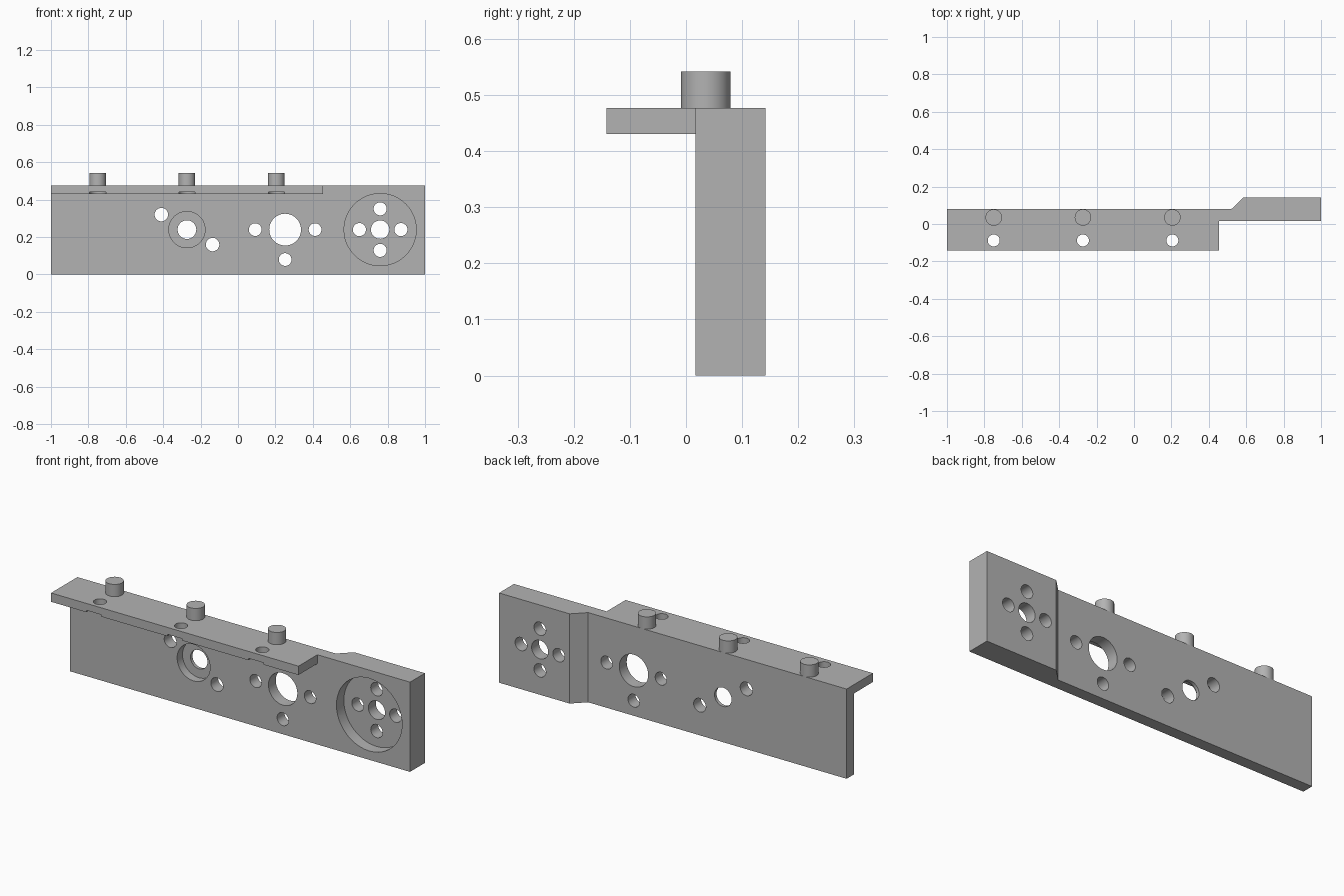
import bpy, bmesh, math
from mathutils import Matrix

if "Cube" in bpy.data.objects:
    bpy.data.objects.remove(bpy.data.objects["Cube"], do_unlink=True)

metal = bpy.data.materials.new("plain grey metal")
metal.use_nodes = True
GREY = (0.45, 0.45, 0.45, 1)
metal.diffuse_color = GREY
metal.node_tree.nodes["Principled BSDF"].inputs["Base Color"].default_value = GREY

TOP, MID = 0.477, 0.24
FRONT, BACK, THICK_BACK = 0.017, 0.079, 0.142
FLANGE_FRONT, FLANGE_Z = -0.142, 0.43
STATIONS = (-0.75, -0.273, 0.205)


def add_object(name, bm):
    bmesh.ops.recalc_face_normals(bm, faces=bm.faces)
    mesh = bpy.data.meshes.new(name)
    bm.to_mesh(mesh)
    bm.free()
    mesh.materials.append(metal)
    ob = bpy.data.objects.new(name, mesh)
    bpy.context.collection.objects.link(ob)
    return ob


def prism(name, outline, z0, z1):
    """Extrude a plan outline upwards."""
    bm = bmesh.new()
    face = bm.faces.new([bm.verts.new((x, y, z0)) for x, y in outline])
    top = bmesh.ops.extrude_face_region(bm, geom=[face])["geom"]
    verts = [v for v in top if isinstance(v, bmesh.types.BMVert)]
    bmesh.ops.translate(bm, vec=(0, 0, z1 - z0), verts=verts)
    return add_object(name, bm)


def cylinder(name, centre, radius, length, along_y=False):
    bm = bmesh.new()
    matrix = Matrix.Translation(centre)
    if along_y:
        matrix = matrix @ Matrix.Rotation(math.pi / 2, 4, "X")
    bmesh.ops.create_cone(bm, cap_ends=True, segments=48, radius1=radius,
                          radius2=radius, depth=length, matrix=matrix)
    return add_object(name, bm)


def combine(body, other, operation):
    """Apply a boolean to the body and discard the other solid."""
    other.hide_render = True
    mod = body.modifiers.new("combine", "BOOLEAN")
    mod.operation, mod.solver, mod.object = operation, "EXACT", other
    bpy.context.view_layer.objects.active = body
    bpy.ops.object.modifier_apply(modifier=mod.name)
    bpy.data.objects.remove(other, do_unlink=True)


def drill(x, z, radius):
    combine(bracket, cylinder("drill", (x, 0.08, z), radius, 0.3, True), "DIFFERENCE")


def recess(x, z, radius, depth):
    y = FRONT + depth - 0.05
    combine(bracket, cylinder("recess", (x, y, z), radius, 0.1, True), "DIFFERENCE")


# Upright plate, stepping to a thicker block at the left end
bracket = prism("bracket", [(-1, FRONT), (1, FRONT), (1, THICK_BACK),
                            (0.585, THICK_BACK), (0.52, BACK), (-1, BACK)], 0, TOP)

# Flange along the top front edge
flange = prism("flange", [(-1, FLANGE_FRONT), (0.455, FLANGE_FRONT),
                          (0.455, FRONT + 0.03), (-1, FRONT + 0.03)], FLANGE_Z, TOP)
combine(bracket, flange, "UNION")

# Stepped bore with two diagonal holes
recess(-0.273, MID, 0.097, 0.045)
drill(-0.273, MID, 0.05)
for side in (-1, 1):
    drill(-0.273 + side * 0.137, MID - side * 0.08, 0.036)

# Large bore with three holes around it
drill(0.252, MID, 0.085)
for dx, dz in ((-1, 0), (1, 0), (0, -1)):
    drill(0.252 + dx * 0.16, MID + dz * 0.16, 0.034)

# Round pocket with five holes
recess(0.76, MID, 0.193, 0.0625)
drill(0.76, MID, 0.049)
for dx, dz in ((-1, 0), (1, 0), (0, -1), (0, 1)):
    drill(0.76 + dx * 0.111, MID + dz * 0.111, 0.035)

# Flange holes, each with a shallow round-ended slot underneath
for x in STATIONS:
    r, y = 0.043, -0.088
    arc = [(x + r * math.cos(math.pi * i / 16), y + r * math.sin(math.pi * i / 16))
           for i in range(17)]
    slot = prism("slot", [(x - r, -0.2), (x + r, -0.2)] + arc, 0.4, FLANGE_Z + 0.01)
    combine(bracket, slot, "DIFFERENCE")
    combine(bracket, cylinder("drill", (x, y, 0.45), 0.032, 0.2), "DIFFERENCE")

# Locating pegs
pegs = [cylinder(f"peg_{i + 1}", (x, 0.035, (TOP + 0.542) / 2), 0.044, 0.542 - TOP)
        for i, x in enumerate(STATIONS)]

bpy.ops.object.select_all(action="DESELECT")
for ob in [bracket] + pegs:
    ob.select_set(True)
bpy.context.view_layer.objects.active = bracket
bpy.ops.object.shade_smooth_by_angle(angle=math.radians(30))
